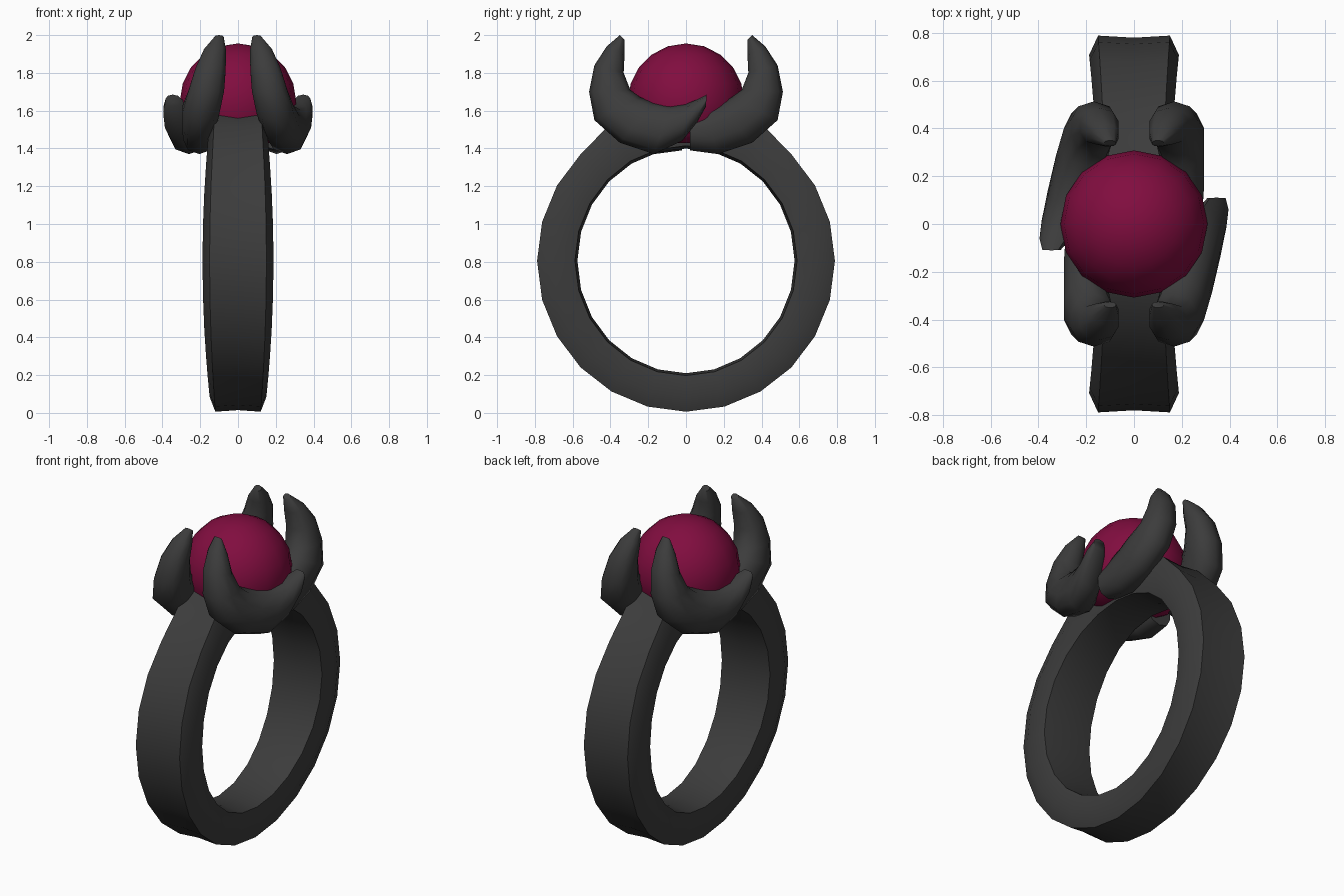
import bpy, bmesh, math
from mathutils import Vector

if "Cube" in bpy.data.objects:
    bpy.data.objects.remove(bpy.data.objects["Cube"])


def material(name, rgb):
    m = bpy.data.materials.new(name)
    m.diffuse_color = (*rgb, 1)
    m.use_nodes = True
    m.node_tree.nodes["Principled BSDF"].inputs["Base Color"].default_value = m.diffuse_color
    return m


dark = material("dark metal", (0.045, 0.045, 0.045))
red = material("crimson gem", (0.22, 0.004, 0.05))


def finish(name, bm, mat, angle=50):
    bmesh.ops.recalc_face_normals(bm, faces=bm.faces[:])
    me = bpy.data.meshes.new(name)
    bm.to_mesh(me)
    bm.free()
    me.materials.append(mat)
    ob = bpy.data.objects.new(name, me)
    bpy.context.collection.objects.link(ob)
    bpy.context.view_layer.objects.active = ob
    ob.select_set(True)
    bpy.ops.object.shade_smooth_by_angle(angle=math.radians(angle))
    ob.select_set(False)
    return ob


def loft(bm, rings, closed):
    rows = [[bm.verts.new(p) for p in r] for r in rings]
    n = len(rows[0])
    pairs = list(zip(rows, rows[1:]))
    if closed:
        pairs.append((rows[-1], rows[0]))
    for a, b in pairs:
        for i in range(n):
            j = (i + 1) % n
            bm.faces.new((a[i], a[j], b[j], b[i]))
    if not closed:
        bm.faces.new(rows[0])
        bm.faces.new(rows[-1])


# Band: slightly hollowed cross-section (width fraction, thickness fraction)
section = [(-1, 0.6), (-0.8, 0.97), (0, 0.93), (0.8, 0.97), (1, 0.6),
           (0.88, 0.06), (0, 0.0), (-0.88, 0.06)]
rings = []
SEG = 24
for k in range(SEG):
    a = 2 * math.pi * k / SEG
    s, c = math.sin(a), math.cos(a)
    half = 0.15 + 0.038 * s * s
    bump = 0.03 if c > 0.85 else 0
    ring = []
    for w, t in section:
        ry = 0.575 + (0.22 + bump) * t
        rz = 0.595 + (0.21 + bump) * t
        ring.append((half * w, ry * s, 0.805 + rz * c))
    rings.append(ring)
bm = bmesh.new()
loft(bm, rings, True)
finish("band", bm, dark)

# Gem: faceted ball resting in the band
bm = bmesh.new()
bmesh.ops.create_uvsphere(bm, u_segments=16, v_segments=10, radius=0.308)
for v in bm.verts:
    v.co.z = max(v.co.z, -0.22) + 1.648
finish("gem", bm, red)

# Claws: stations of (outer y, z, inner y, z, centre x, half width)
upper = [(-0.350, 2.00, -0.325, 1.975, 0.100, 0.025),
         (-0.420, 1.94, -0.325, 1.90, 0.122, 0.060),
         (-0.485, 1.84, -0.330, 1.80, 0.145, 0.083),
         (-0.513, 1.70, -0.295, 1.71, 0.168, 0.098),
         (-0.485, 1.55, -0.240, 1.67, 0.195, 0.102),
         (-0.350, 1.43, -0.170, 1.645, 0.225, 0.105)]
long_claw = upper + [(-0.170, 1.37, -0.080, 1.630, 0.260, 0.105),
                     (-0.020, 1.44, 0.000, 1.635, 0.300, 0.090),
                     (0.060, 1.54, 0.060, 1.66, 0.330, 0.068),
                     (0.105, 1.62, 0.110, 1.685, 0.345, 0.040)]
short_claw = upper[:5] + [(-0.350, 1.43, -0.170, 1.63, 0.205, 0.092),
                          (-0.170, 1.37, -0.100, 1.60, 0.205, 0.090),
                          (-0.020, 1.39, -0.020, 1.57, 0.205, 0.080)]


def claw(name, stations, sx, sy):
    rings = []
    for yo, zo, yi, zi, x, h in stations:
        out, inn = Vector((x, yo, zo)), Vector((x, yi, zi))
        mid, d = (out + inn) / 2, (out - inn) / 2
        ring = []
        for k in range(10):
            a = 2 * math.pi * k / 10
            c, s = math.cos(a), math.sin(a)
            s = math.copysign(abs(s) ** 0.75, s)
            p = mid + d * c + Vector((h * s, 0, 0))
            ring.append((p.x * sx, p.y * sy, p.z))
        rings.append(ring)
    bm = bmesh.new()
    loft(bm, rings, False)
    finish(name, bm, dark)


claw("front_right_long_claw", long_claw, 1, -1 * -1)
claw("back_left_long_claw", long_claw, -1, -1)
claw("back_right_short_claw", short_claw, 1, -1)
claw("front_left_short_claw", short_claw, -1, 1)
